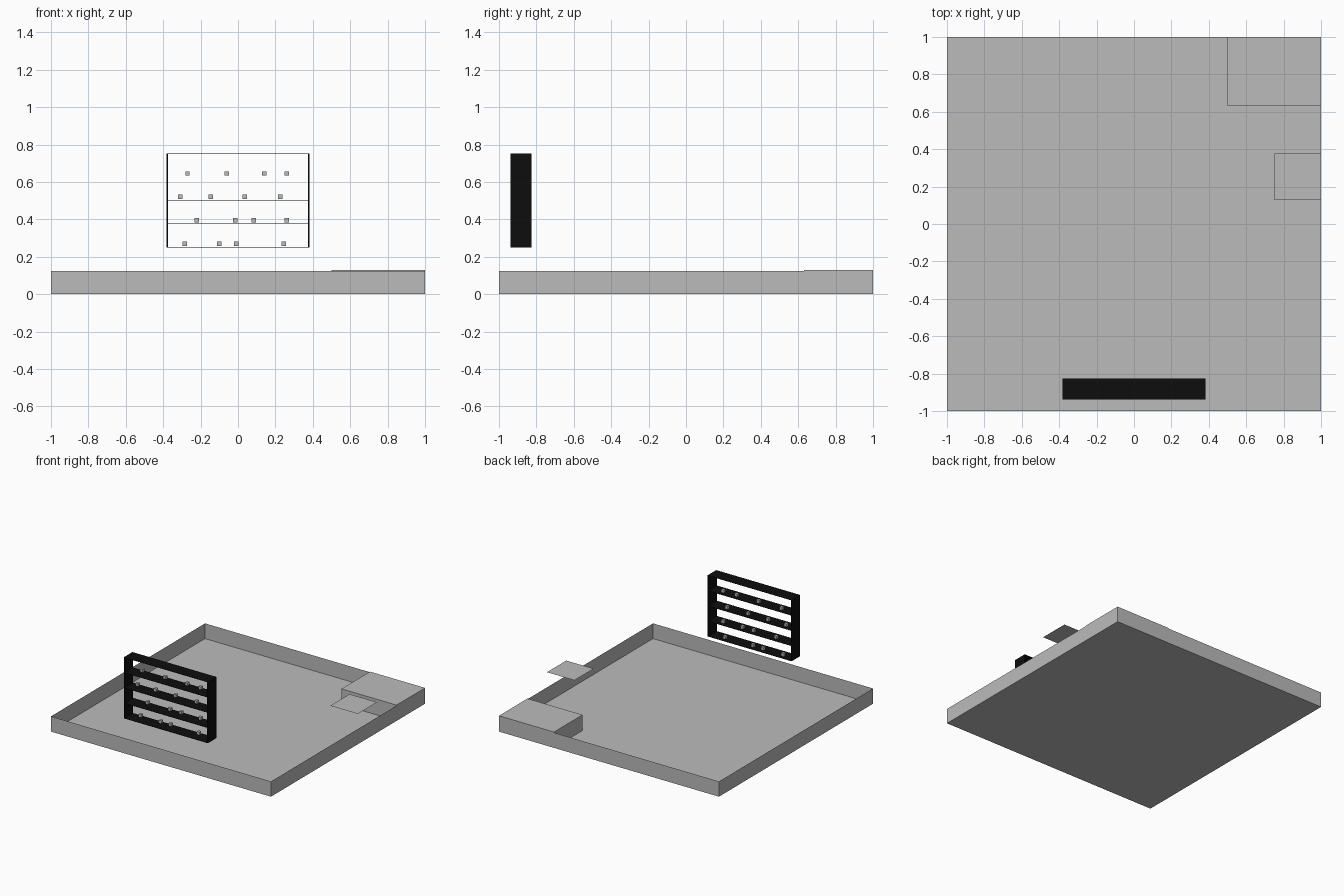
import bpy, bmesh

if "Cube" in bpy.data.objects:
    bpy.data.objects.remove(bpy.data.objects["Cube"])


def material(name, v):
    m = bpy.data.materials.new(name)
    m.diffuse_color = (v, v, v, 1)
    m.use_nodes = True
    m.node_tree.nodes["Principled BSDF"].inputs["Base Color"].default_value = m.diffuse_color
    return m


GREY = material("plain grey", 0.5)
BLACK = material("black", 0.004)


def finish(name, bm, mat):
    me = bpy.data.meshes.new(name)
    bm.to_mesh(me)
    bm.free()
    ob = bpy.data.objects.new(name, me)
    me.materials.append(mat)
    bpy.context.collection.objects.link(ob)
    return ob


def add_box(bm, lo, hi, open_top=False):
    verts = bmesh.ops.create_cube(bm, size=1)["verts"]
    for v in verts:
        v.co = [l + (c + 0.5) * (h - l) for c, l, h in zip(v.co, lo, hi)]
    if open_top:
        top = [f for f in bm.faces if all(v.co.z > hi[2] - 1e-5 for v in f.verts)]
        bmesh.ops.delete(bm, geom=top, context="FACES_ONLY")


def box(name, lo, hi, mat=GREY, open_top=False):
    bm = bmesh.new()
    add_box(bm, lo, hi, open_top)
    return finish(name, bm, mat)


def plate(name, x, y, z, size=0.25):
    bm = bmesh.new()
    bm.faces.new([bm.verts.new((x + a * size, y + b * size, z))
                  for a, b in ((0, 0), (1, 0), (1, 1), (0, 1))])
    return finish(name, bm, GREY)


# Room floor with thin low walls, open above
box("floor_and_walls", (-1, -1, 0), (1, 1, 0.125), open_top=True)

# Raised block in the back right corner
box("corner_block", (0.5, 0.63, 0.001), (1, 1, 0.13))

# Floating plate at the right wall and three mats lying on the floor
plate("wall_plate", 0.75, 0.127, 0.25)
for i, (x, y) in enumerate([(-0.125, 0.215), (0.1875, -0.685), (-0.62, -0.53)]):
    plate(f"floor_mat_{i + 1}", x, y, 0.002)

# Black open rack: two side panels and five thin shelves
Y0, Y1 = -0.9375, -0.825
bm = bmesh.new()
for s in (-1, 1):
    xs = sorted((s * 0.375, s * 0.382))
    add_box(bm, (xs[0], Y0, 0.25), (xs[1], Y1, 0.752))
for i in range(5):
    z = 0.25 + i * 0.125
    add_box(bm, (-0.375, Y0, z), (0.375, Y1, z + 0.002))
finish("rack", bm, BLACK)

# Small cubes standing on the shelves, bottom row first
rows = [(-0.285, -0.1, -0.01, 0.245),
        (-0.22, -0.015, 0.085, 0.26),
        (-0.31, -0.145, 0.035, 0.225),
        (-0.27, -0.06, 0.14, 0.26)]
r = 0.012
for i, row in enumerate(rows):
    bm = bmesh.new()
    z = 0.27 + i * 0.125
    for x in row:
        add_box(bm, (x - r, -0.858 - r, z - r), (x + r, -0.858 + r, z + r))
    finish(f"shelf_cubes_{i + 1}", bm, GREY)
